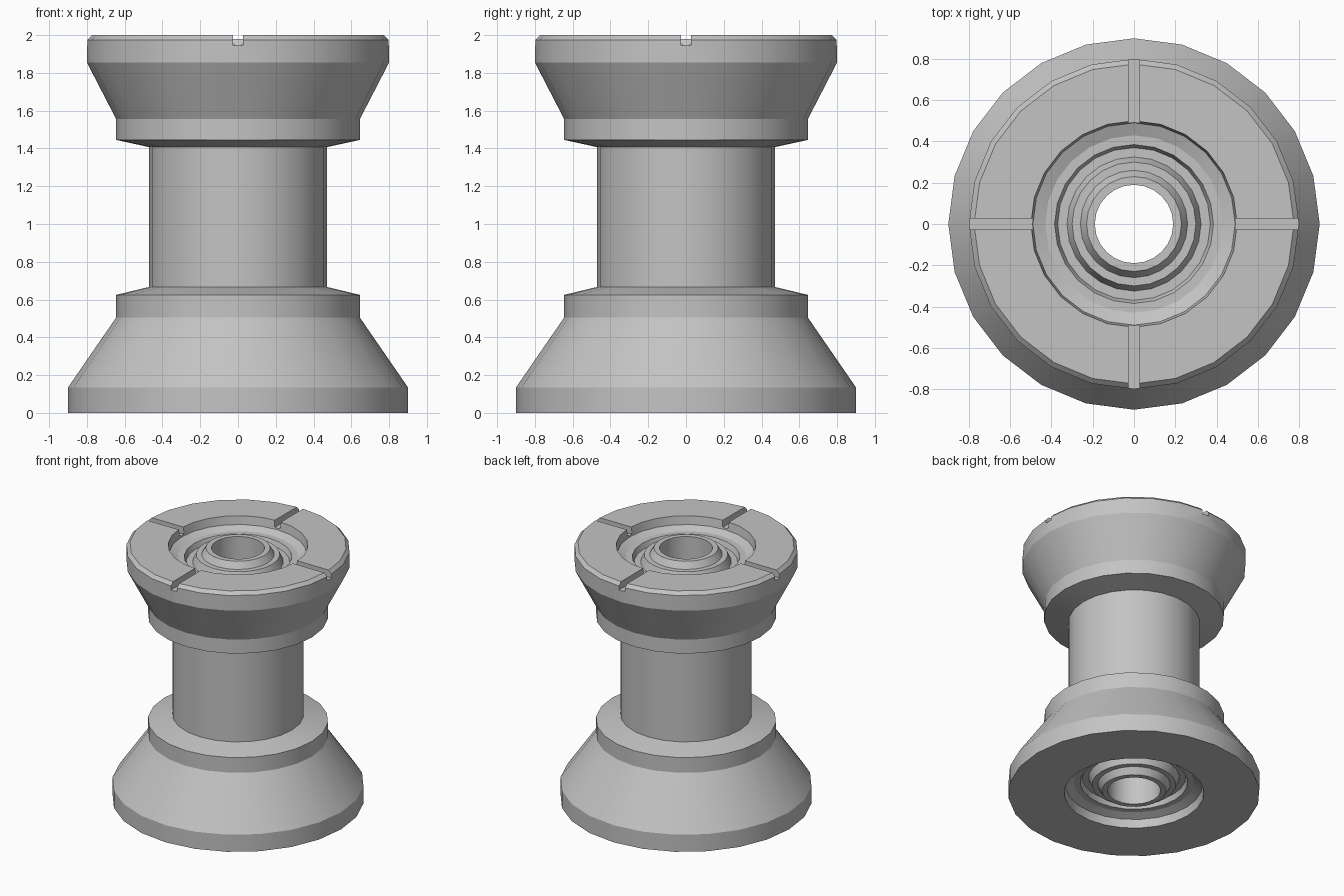
import bpy, bmesh, math
from mathutils import Matrix

cube = bpy.data.objects.get("Cube")
if cube:
    bpy.data.objects.remove(cube, do_unlink=True)

SIDES = 24

grey = bpy.data.materials.new("plain grey")
grey.use_nodes = True
grey.diffuse_color = (0.55, 0.55, 0.55, 1)
grey.node_tree.nodes["Principled BSDF"].inputs["Base Color"].default_value = (0.55, 0.55, 0.55, 1)


def add_object(name, bm):
    bmesh.ops.recalc_face_normals(bm, faces=bm.faces)
    mesh = bpy.data.meshes.new(name)
    bm.to_mesh(mesh)
    bm.free()
    mesh.materials.append(grey)
    obj = bpy.data.objects.new(name, mesh)
    bpy.context.collection.objects.link(obj)
    return obj


def lathe(name, profile):
    """Revolve a closed (radius, height) outline around z."""
    bm = bmesh.new()
    rings = []
    for i in range(SIDES):
        a = math.tau * i / SIDES
        rings.append([bm.verts.new((r * math.cos(a), r * math.sin(a), z)) for r, z in profile])
    n = len(profile)
    for i in range(SIDES):
        here, there = rings[i], rings[(i + 1) % SIDES]
        for j in range(n):
            k = (j + 1) % n
            bm.faces.new((here[j], there[j], there[k], here[k]))
    return add_object(name, bm)


def flip(profile):
    return [(r, 2 - z) for r, z in reversed(profile)]


def activate(obj):
    bpy.ops.object.select_all(action='DESELECT')
    obj.select_set(True)
    bpy.context.view_layer.objects.active = obj


# Spool body: wide base, shaft, upper flange, and a bearing seat at each end
outside = [(0.9, 0), (0.9, 0.135), (0.645, 0.505), (0.645, 0.625), (0.47, 0.667),
           (0.47, 1.407), (0.645, 1.445), (0.645, 1.555), (0.8, 1.855),
           (0.8, 1.975), (0.775, 2)]
seat = [(0.5, 2), (0.49, 1.935), (0.43, 1.91), (0.43, 1.7), (0.19, 1.7)]
body = lathe("spool_body", outside + seat + flip(seat))

# Four radial slots across the top flange
bm = bmesh.new()
for i in range(4):
    turn = Matrix.Rotation(i * math.pi / 2, 4, 'Z')
    place = Matrix.Translation((0.695, 0, 2.045)) @ Matrix.Diagonal((0.41, 0.054, 0.2, 1))
    bmesh.ops.create_cube(bm, size=1, matrix=turn @ place)
cutter = add_object("slot_cutter", bm)
cutter.hide_render = True
activate(body)
slots = body.modifiers.new("slots", 'BOOLEAN')
slots.operation = 'DIFFERENCE'
slots.solver = 'EXACT'
slots.object = cutter
bpy.ops.object.modifier_apply(modifier=slots.name)
bpy.data.objects.remove(cutter, do_unlink=True)

# Ball bearings: outer race, grooved shield and raised inner race
bearing = [(0.43, 1.7), (0.43, 1.91), (0.385, 1.91), (0.37, 1.87), (0.325, 1.87),
           (0.3, 1.93), (0.26, 1.93), (0.23, 1.98), (0.19, 1.98), (0.19, 1.7)]
parts = [body, lathe("upper_bearing", bearing), lathe("lower_bearing", flip(bearing))]

for obj in parts:
    activate(obj)
    bpy.ops.object.shade_smooth_by_angle(angle=math.radians(20))
